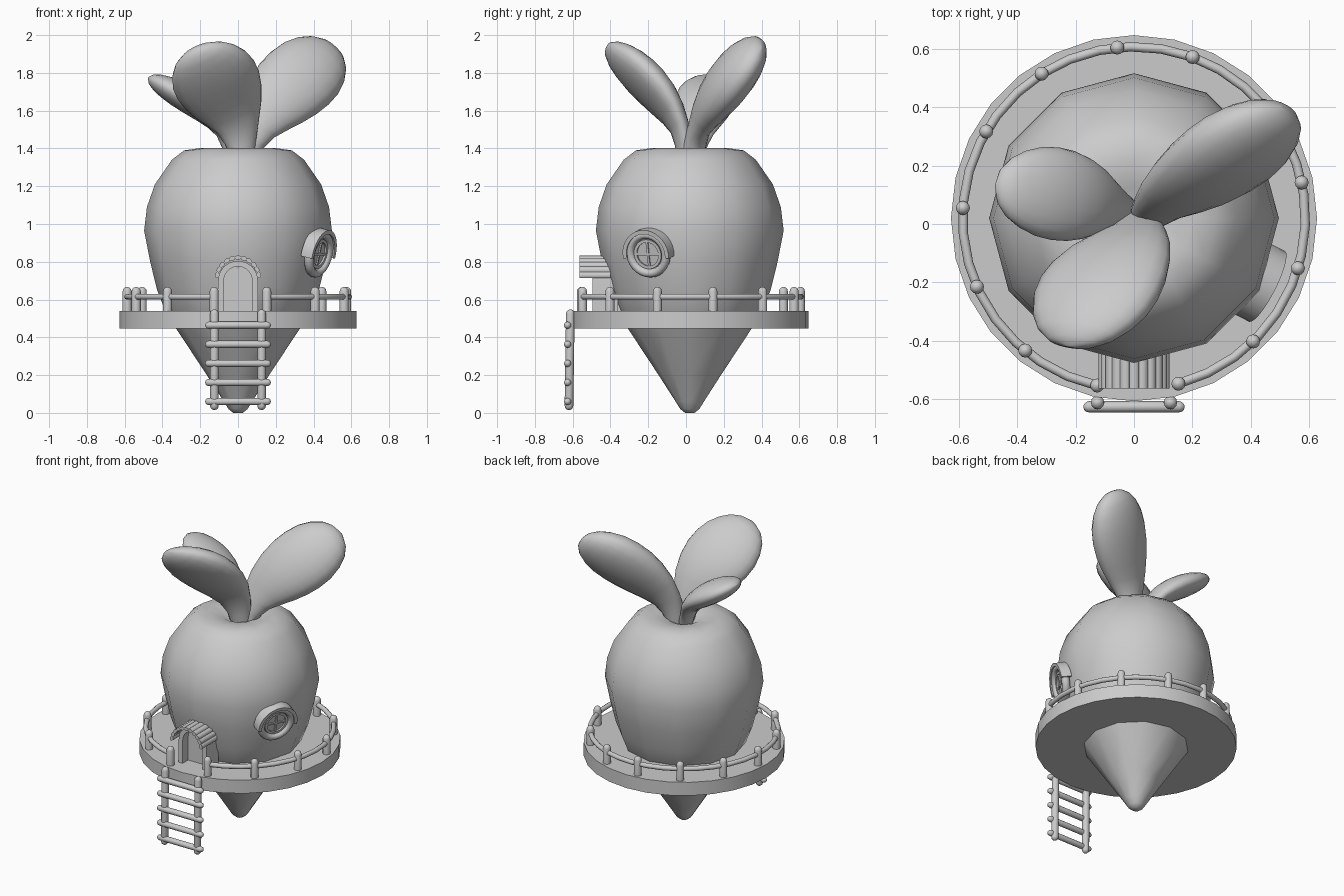
import bpy, bmesh, math
from math import sin, cos, pi, radians
from mathutils import Vector, Matrix

if "Cube" in bpy.data.objects:
    bpy.data.objects.remove(bpy.data.objects["Cube"])

CY = 0.02  # body axis is slightly behind the origin


def mesh_obj(name, verts, faces, matrix=None, angle=40):
    me = bpy.data.meshes.new(name)
    me.from_pydata([tuple(v) for v in verts], [], faces)
    if matrix:
        me.transform(matrix)
    bm = bmesh.new()
    bm.from_mesh(me)
    bmesh.ops.recalc_face_normals(bm, faces=bm.faces)
    bm.to_mesh(me)
    bm.free()
    ob = bpy.data.objects.new(name, me)
    bpy.context.collection.objects.link(ob)
    bpy.ops.object.select_all(action='DESELECT')
    ob.select_set(True)
    bpy.context.view_layer.objects.active = ob
    bpy.ops.object.shade_smooth_by_angle(angle=radians(angle))
    return ob


def skin(rings, closed=False):
    """Faces joining equal rings of vertices, with capped ends or closed into a loop."""
    n, m = len(rings[0]), len(rings)
    faces = [(i * n + j, i * n + (j + 1) % n, (i + 1) % m * n + (j + 1) % n, (i + 1) % m * n + j)
             for i in range(m if closed else m - 1) for j in range(n)]
    if not closed:
        faces += [tuple(range(n))[::-1], tuple(range((m - 1) * n, m * n))]
    return [v for r in rings for v in r], faces


def lathe(name, profile, sides, matrix, angle=40):
    rings = [[Vector((r * cos(2 * pi * k / sides), r * sin(2 * pi * k / sides), z))
              for k in range(sides)] for r, z in profile]
    return mesh_obj(name, *skin(rings), matrix, angle)


def rod(name, a, b, r, round_start=True):
    a, b = Vector(a), Vector(b)
    L = (b - a).length
    cap = [(r * cos(t), r * sin(t)) for t in (0, pi / 6, pi / 3, pi * 0.47)]
    end = [(x, L - r + z) for x, z in cap]
    start = [(x, r - z) for x, z in reversed(cap)] if round_start else [(r, 0)]
    m = Matrix.Translation(a) @ (b - a).to_track_quat('Z', 'Y').to_matrix().to_4x4()
    return lathe(name, start + end, 12, m, 60)


def band(name, outer, inner, z0, z1, matrix, closed=False):
    """Bent strip between two 2D outlines, extruded along local z."""
    rings = [[Vector((*o, z0)), Vector((*o, z1)), Vector((*i, z1)), Vector((*i, z0))]
             for o, i in zip(outer, inner)]
    return mesh_obj(name, *skin(rings, closed), matrix)


def arc(r, a0, a1, n, cy=0.0):
    return [(r * cos(radians(a0 + (a1 - a0) * k / n)),
             cy + r * sin(radians(a0 + (a1 - a0) * k / n))) for k in range(n + 1)]


def frame(origin, normal):
    n = Vector(normal).normalized()
    x = Vector((0, 0, 1)).cross(n).normalized()
    y = n.cross(x)
    m = Matrix((x, y, n)).transposed().to_4x4()
    m.translation = origin
    return m


# Root-shaped house body, twelve sided
lathe("house_body", [(0.025, 0), (0.05, 0.02), (0.075, 0.06), (0.165, 0.2), (0.33, 0.45),
                     (0.385, 0.54), (0.428, 0.65), (0.465, 0.8), (0.497, 0.965), (0.482, 1.09),
                     (0.44, 1.21), (0.35, 1.34), (0.285, 1.39), (0.2, 1.402), (0.11, 1.385),
                     (0.04, 1.35)], 12, Matrix.Translation((0, CY, 0)), 60)

# Round deck
lathe("deck", [(0.628, 0.448), (0.628, 0.54)], 28, Matrix.Translation((0, CY, 0)))


# Leaves
def leaf(name, p, w, half_w, half_t):
    p = [Vector(q) for q in p]
    rings = []
    for s, f in [(0, .29), (.12, .36), (.25, .51), (.38, .71), (.5, .87), (.61, .97), (.71, 1),
                 (.8, .96), (.88, .83), (.94, .64), (.98, .39), (1, .06)]:
        u = 1 - s
        c = p[0] * u**3 + p[1] * 3 * u * u * s + p[2] * 3 * u * s * s + p[3] * s**3
        t = ((p[1] - p[0]) * u * u + (p[2] - p[1]) * 2 * u * s + (p[3] - p[2]) * s * s).normalized()
        side = Vector(w)
        side = (side - t * side.dot(t)).normalized()
        up = t.cross(side)
        ft = max(f, 0.55) if s < .5 else f
        rings.append([c + side * half_w * f * cos(2 * pi * k / 20)
                      + up * half_t * ft * sin(2 * pi * k / 20) for k in range(20)])
    mesh_obj(name, *skin(rings), None, 80)


leaf("leaf_large", [(.05, .035, 1.34), (.06, .05, 1.58), (.30, .20, 1.74), (.51, .40, 1.935)],
     (.8, -.06, -.5), .21, .112)
leaf("leaf_front", [(.02, .005, 1.34), (.02, -.02, 1.6), (-.1, -.15, 1.72), (-.22, -.42, 1.93)],
     (.93, .12, .22), .228, .092)
leaf("leaf_small", [(-.03, .05, 1.35), (-.07, .07, 1.56), (-.20, .10, 1.63), (-.475, .13, 1.775)],
     (.1, 1, -.1), .16, .072)

# Deck railing: open at the front for the ladder
angles = [-167.6 + 27 * i for i in range(7)] + [20 + 29 * i for i in range(6)]
R = 0.588
for i, a in enumerate(angles):
    x, y = R * sin(radians(a)), CY + R * cos(radians(a))
    rod(f"rail_post_{i + 1}", (x, y, 0.53), (x, y, 0.667), 0.024, False)
N, n = 32, 10
rings = []
for i in range(N + 1):
    a = radians(-167.6 + (165 + 167.6) * i / N)
    rings.append([Vector(((R + .016 * cos(2 * pi * k / n)) * sin(a),
                          CY + (R + .016 * cos(2 * pi * k / n)) * cos(a),
                          0.615 + .016 * sin(2 * pi * k / n))) for k in range(n)])
mesh_obj("hand_rail", *skin(rings), None, 60)

# Ladder
for side, sx in (("left", -1), ("right", 1)):
    rod(f"ladder_side_{side}", (sx * .125, -.62, .015), (sx * .125, -.612, .548), .023)
for i in range(5):
    z = .06 + .101 * i
    rod(f"ladder_rung_{i + 1}", (-.174, -.627, z), (.174, -.627, z), .019)

# Door, arched frame and ribbed awning
door = frame((0, 0, 0), (0, -1, 0))


def arch(r, top):
    return [(r, .535)] + arc(r, 0, 180, 14, top - r) + [(-r, .535)]


band("door_frame", arch(.105, .805), arch(.075, .775), .36, .495, door)
pts = arch(.08, .78)
mesh_obj("door_panel", *skin([[Vector((*q, z)) for q in pts] for z in (.34, .435)]), door)
for i in range(11):
    a = radians(10 + 16 * i)
    x, z = .112 * cos(a), .710 + .112 * sin(a)
    m = door @ Matrix.Translation((x, z, .40)) @ Matrix.Rotation(a, 4, 'Z')
    m = m @ Matrix.Diagonal((.7, 1, 1, 1))
    lathe(f"awning_plank_{i + 1}", [(.017, 0), (.017, .165)], 10, m)

# Round window with hood and cross bars, leaning with the wall
az, tilt = radians(-27), radians(-13)
win = frame((.415, -.193, .845), (cos(az) * cos(tilt), sin(az) * cos(tilt), sin(tilt)))
rings = [[Vector(((.105 + .023 * cos(b)) * cos(a), (.105 + .023 * cos(b)) * sin(a),
                  .015 + .026 * sin(b))) for b in [2 * pi * k / 10 for k in range(10)]]
         for a in [2 * pi * j / 28 for j in range(28)]]
mesh_obj("window_frame", *skin(rings, True), win, 60)
band("window_hood", arc(.136, -8, 188, 18), arc(.114, -8, 188, 18), -.02, .047, win)
lathe("window_glass", [(.09, -.04), (.09, .014)], 24, win)
band("window_inner_ring", arc(.08, 0, 345, 23), arc(.064, 0, 345, 23), 0, .024, win, True)
for name, bx, by in (("upright", .006, .072), ("cross", .072, .006)):
    m = win @ Matrix.Diagonal((bx, by, 1, 1))
    sq = [(-1, -1), (1, -1), (1, 1), (-1, 1)]
    mesh_obj(f"window_bar_{name}", *skin([[Vector((*q, z)) for q in sq] for z in (.005, .021)]), m)
